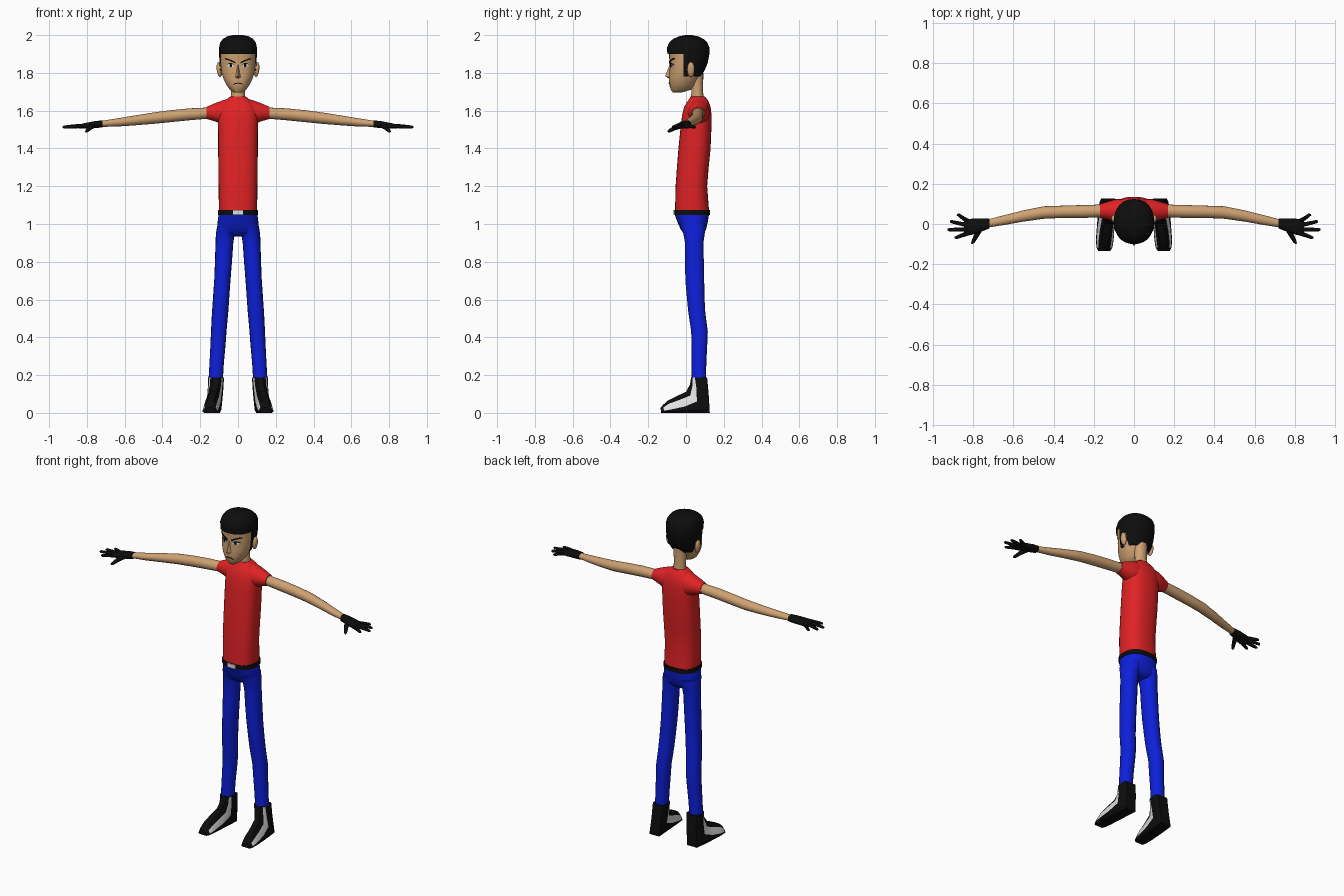
import bpy, bmesh, math
from mathutils import Vector
from mathutils.bvhtree import BVHTree

if "Cube" in bpy.data.objects:
    bpy.data.objects.remove(bpy.data.objects["Cube"])


def material(name, rgb):
    m = bpy.data.materials.new(name)
    m.diffuse_color = (*rgb, 1)
    m.use_nodes = True
    m.node_tree.nodes["Principled BSDF"].inputs["Base Color"].default_value = m.diffuse_color
    return m


SKIN = material("skin", (0.62, 0.36, 0.17))
RED = material("shirt red", (0.75, 0.016, 0.018))
BLUE = material("trouser blue", (0.004, 0.014, 0.70))
BLACK = material("black", (0.004, 0.004, 0.004))
WHITE = material("white", (0.75, 0.75, 0.75))


def finish(name, bm, mats, mirror=False, angle=45):
    bmesh.ops.recalc_face_normals(bm, faces=bm.faces)
    me = bpy.data.meshes.new(name)
    bm.to_mesh(me)
    bm.free()
    ob = bpy.data.objects.new(name, me)
    bpy.context.collection.objects.link(ob)
    for m in mats:
        me.materials.append(m)
    if mirror:
        ob.modifiers.new("mirror", 'MIRROR').use_clip = False
    bpy.ops.object.select_all(action='DESELECT')
    ob.select_set(True)
    bpy.context.view_layer.objects.active = ob
    bpy.ops.object.shade_smooth_by_angle(angle=math.radians(angle))
    return ob


def loft(rings, bm=None):
    """Skin equal rings of points and cap both ends."""
    bm = bm or bmesh.new()
    rows = [[bm.verts.new(p) for p in r] for r in rings]
    n = len(rows[0])
    for a, b in zip(rows, rows[1:]):
        for i in range(n):
            j = (i + 1) % n
            bm.faces.new((a[i], a[j], b[j], b[i]))
    bm.faces.new(rows[0])
    bm.faces.new(rows[-1])
    return bm


def oval(u0, u1, v0, v1, n, p=2.0):
    """Superellipse filling the given bounds."""
    pts = []
    for i in range(n):
        t = 2 * math.pi * i / n
        c, s = math.cos(t), math.sin(t)
        pts.append(((u0 + u1) / 2 + (u1 - u0) / 2 * math.copysign(abs(c) ** (2 / p), c),
                    (v0 + v1) / 2 + (v1 - v0) / 2 * math.copysign(abs(s) ** (2 / p), s)))
    return pts


def upright(secs, n=24, p=2.0):
    """Sections (z, centre x, half width, front y, back y)."""
    return loft([[(u, v, z) for u, v in oval(c - w, c + w, f, b, n, p)]
                 for z, c, w, f, b in secs])


def sideways(secs, n=16, p=2.0):
    """Sections (x, low z, high z, front y, back y)."""
    return loft([[(x, u, v) for u, v in oval(f, b, lo, hi, n, p)]
                 for x, lo, hi, f, b in secs])


def tube(path, bm, n=8):
    """Round limb through (point, radius) pairs."""
    d = (Vector(path[-1][0]) - Vector(path[0][0])).normalized()
    a = d.cross(Vector((0, 0, 1))).normalized()
    b = a.cross(d)
    loft([[Vector(c) + r * (a * math.cos(t) + b * math.sin(t))
           for t in [2 * math.pi * i / n for i in range(n)]] for c, r in path], bm)


# Shirt body and sleeves
finish("shirt", upright([
    (1.07, 0, .101, -.058, .122), (1.2, 0, .103, -.055, .112), (1.3, 0, .104, -.048, .12),
    (1.4, 0, .105, -.04, .13), (1.52, 0, .106, -.028, .135), (1.58, 0, .106, -.02, .135),
    (1.62, 0, .098, -.01, .13), (1.652, 0, .07, .01, .118), (1.675, 0, .042, .025, .10)], 28, 2.5), [RED])
finish("sleeve", sideways([
    (.04, 1.52, 1.668, .0, .125), (.085, 1.525, 1.654, .008, .125),
    (.12, 1.542, 1.641, .018, .115), (.168, 1.556, 1.62, .03, .1)], 18), [RED], True)

# Bare arms
finish("arm", sideways([
    (.15, 1.558, 1.617, .034, .097), (.26, 1.549, 1.612, .03, .094), (.36, 1.539, 1.602, .03, .091),
    (.45, 1.53, 1.59, .026, .088), (.55, 1.522, 1.574, .012, .068), (.64, 1.516, 1.559, -.004, .045),
    (.73, 1.514, 1.545, -.018, .022)]), [SKIN], True)

# Gloves: palm, four fingers and thumb
bm = sideways([(.718, 1.51, 1.549, -.022, .026), (.76, 1.508, 1.545, -.038, .028),
               (.81, 1.506, 1.535, -.055, .026), (.845, 1.506, 1.526, -.054, .02)], 14, 2.5)
for by, tx, ty in ((.012, .88, .046), (-.007, .915, .012), (-.027, .928, -.028), (-.045, .892, -.068)):
    tube([((.82, by, 1.52), .011), ((.5 * (.82 + tx), .5 * (by + ty), 1.517), .010),
          ((tx - .007, ty, 1.513), .008), ((tx, ty, 1.512), .004)], bm)
tube([((.765, -.02, 1.523), .016), ((.785, -.06, 1.508), .012),
      ((.80, -.088, 1.493), .009), ((.806, -.097, 1.489), .004)], bm)
finish("glove", bm, [BLACK], True)

# Belt and buckle
finish("belt", upright([(1.048, 0, .105, -.062, .126), (1.075, 0, .105, -.062, .126)], 28, 2.5), [BLACK])
bm = bmesh.new()
bmesh.ops.create_cube(bm, size=1)
for v in bm.verts:
    v.co = Vector((v.co.x * .054, v.co.y * .008 - .062, v.co.z * .025 + 1.0615))
finish("buckle", bm, [WHITE])

# Trousers
finish("trouser_seat", upright([
    (1.05, 0, .103, -.06, .122), (1.01, 0, .108, -.045, .115), (.975, 0, .108, -.03, .107),
    (.95, 0, .09, -.014, .097), (.935, 0, .05, .01, .08)], 28, 2.4), [BLUE])
finish("trouser_leg", upright([
    (1.0, .058, .05, -.036, .11), (.95, .067, .05, -.015, .1), (.9, .072, .047, -.006, .093),
    (.8, .077, .045, -.006, .095), (.7, .083, .043, -.004, .097), (.6, .09, .043, .005, .099),
    (.53, .095, .043, .012, .103), (.43, .102, .041, .027, .116), (.36, .106, .04, .028, .113),
    (.26, .113, .038, .029, .108), (.175, .118, .038, .03, .106)], 18, 2.2), [BLUE], True)

# Shoes: slanted sections from ankle to toe, with a white band on each side
# (top y, top z, bottom y, bottom z, centre x, half width, band start, band end)
SHOE = [(.027, .187, .112, .187, .116, .042, .08, .24), (.021, .15, .12, .1, .120, .041, .13, .34),
        (0, .112, .126, 0, .130, .042, .18, .46), (-.05, .088, .02, 0, .139, .044, .22, .62),
        (-.095, .066, -.07, 0, .145, .044, .25, .72), (-.122, .042, -.115, 0, .147, .04, .3, .72),
        (-.134, .028, -.133, 0, .148, .03, .35, .7)]
rings = []
for ty, tz, by, bz, cx, hw, s, e in SHOE:
    half = [(0, .4), (s, .72), (e, .92), (.85, 1.0), (1, .8)]
    pts = [(f, w) for f, w in half] + [(f, -w) for f, w in reversed(half)]
    rings.append([(cx + w * hw, ty + (by - ty) * f, tz + (bz - tz) * f) for f, w in pts])
bm = loft(rings)
bm.faces.ensure_lookup_table()
for i in range(10 * (len(SHOE) - 2)):
    if i % 10 in (1, 7):
        bm.faces[i].material_index = 1
finish("shoe", bm, [BLACK, WHITE], True, 35)

# Neck and head
finish("neck", upright([(1.65, 0, .04, .022, .098), (1.70, 0, .036, .03, .09),
                        (1.80, 0, .04, .02, .092)], 16), [SKIN])
bm = upright([
    (1.697, 0, .022, -.07, -.02), (1.71, 0, .042, -.08, .025), (1.735, 0, .06, -.088, .05),
    (1.765, 0, .076, -.09, .065), (1.80, 0, .087, -.088, .082), (1.84, 0, .092, -.085, .1),
    (1.88, 0, .094, -.089, .112), (1.93, 0, .093, -.09, .115)], 32, 2.2)
bmesh.ops.recalc_face_normals(bm, faces=bm.faces)
face_tree = BVHTree.FromBMesh(bm)
finish("head", bm, [SKIN])

# Hair: a shell trimmed to the fringe, sideburns and nape
bm = upright([
    (1.78, 0, .087, -.09, .078), (1.81, 0, .094, -.09, .097), (1.85, 0, .098, -.092, .114),
    (1.90, 0, .1, -.099, .124), (1.935, 0, .1, -.1, .124), (1.96, 0, .094, -.09, .113),
    (1.98, 0, .08, -.068, .092), (1.994, 0, .055, -.035, .062), (2.0, 0, .025, -.005, .03)], 32, 2.2)
for y in (-.012, .013, .042):
    bmesh.ops.bisect_plane(bm, geom=bm.verts[:] + bm.edges[:] + bm.faces[:],
                           plane_co=(0, y, 0), plane_no=(0, 1, 0))


def is_bare(f):
    c = f.calc_center_median()
    return c.z < 1.9 and (c.y < -.012 or .013 < c.y < .042 and c.z < 1.85 or f.normal.z < -.9)


bm.normal_update()
bmesh.ops.delete(bm, geom=[f for f in bm.faces if is_bare(f)], context='FACES')
finish("hair", bm, [BLACK])

# Ears
bm = bmesh.new()
bmesh.ops.create_uvsphere(bm, u_segments=12, v_segments=8, radius=1)
for v in bm.verts:
    v.co = Vector((.099 + v.co.x * .014 + v.co.z * .004, .026 + v.co.y * .02, 1.818 + v.co.z * .04))
finish("ear", bm, [SKIN], True)

# Nose
bm = bmesh.new()
top, tip, left, right, base = [bm.verts.new(p) for p in (
    (0, -.084, 1.85), (0, -.111, 1.783), (-.019, -.08, 1.775), (.019, -.08, 1.775), (0, -.084, 1.766))]
for f in ((top, tip, left), (top, right, tip), (tip, base, left), (tip, right, base), (top, left, base, right)):
    bm.faces.new(f)
finish("nose", bm, [SKIN])


def decal(name, pts, mat, lift, mirror=True):
    """Thin plate laid on the face from an (x, z) outline."""
    bm = bmesh.new()
    verts = []
    for x, z in pts:
        hit = face_tree.ray_cast(Vector((x, -1, z)), Vector((0, 1, 0)))[0]
        verts.append(bm.verts.new(hit - Vector((0, lift, 0))))
    f = bm.faces.new(verts)
    f.normal_update()
    if f.normal.y > 0:
        f.normal_flip()
    me_faces = bmesh.ops.extrude_face_region(bm, geom=[f])
    for g in me_faces["geom"]:
        if isinstance(g, bmesh.types.BMVert):
            g.co.y += .006
    finish(name, bm, [mat], mirror, 30)


# Eyes, brows and mouth
decal("eye_white", [(.018, 1.838), (.03, 1.83), (.05, 1.832), (.06, 1.842), (.045, 1.848), (.03, 1.847)], WHITE, .003)
decal("pupil", [(.032, 1.832), (.043, 1.832), (.045, 1.84), (.043, 1.847), (.032, 1.846)], BLACK, .0045)
decal("upper_lid", [(.015, 1.839), (.03, 1.846), (.046, 1.847), (.064, 1.843), (.046, 1.852), (.03, 1.851)], BLACK, .005)
decal("brow", [(.014, 1.85), (.04, 1.862), (.07, 1.873), (.068, 1.879), (.04, 1.871), (.014, 1.858)], BLACK, .005)
decal("mouth", [(0, 1.743), (.018, 1.741), (.029, 1.734), (.018, 1.746), (0, 1.748)], BLACK, .003)
